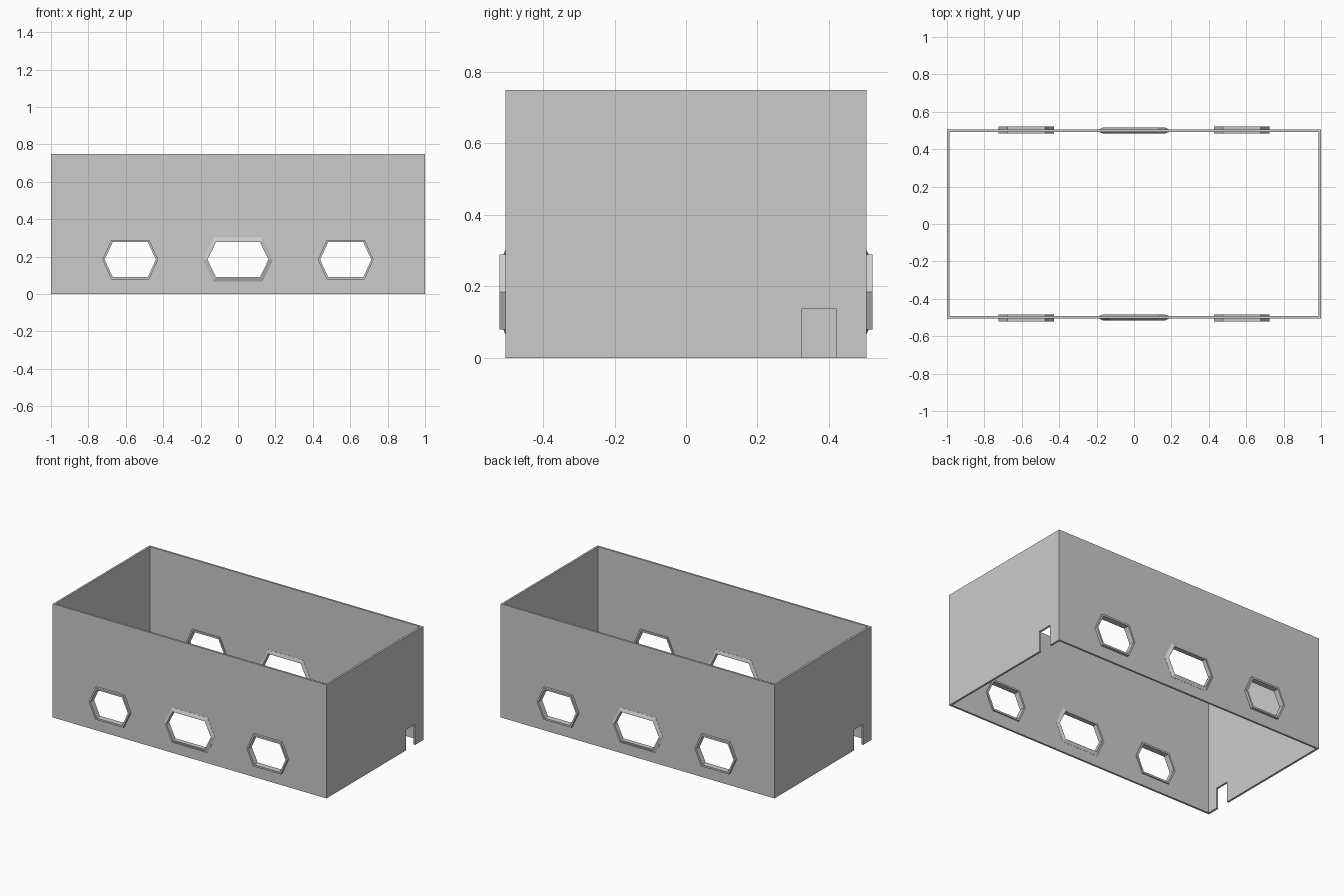
import bpy, bmesh

if "Cube" in bpy.data.objects:
    bpy.data.objects.remove(bpy.data.objects["Cube"])

HX, HY, H, T = 1.0, 0.505, 0.75, 0.013   # half length, half width, height, wall thickness
ZC = 0.184                               # window centre height
WINDOWS = {                              # name: (x, half width, half flat edge, half height)
    "left": (-0.576, 0.137, 0.094, 0.093),
    "middle": (0.0, 0.163, 0.118, 0.093),
    "right": (0.576, 0.137, 0.094, 0.093),
}


def make(name, bm):
    bmesh.ops.recalc_face_normals(bm, faces=bm.faces)
    mesh = bpy.data.meshes.new(name)
    bm.to_mesh(mesh)
    bm.free()
    ob = bpy.data.objects.new(name, mesh)
    bpy.context.collection.objects.link(ob)
    return ob


def hexagon(bm, win, grow, y):
    x, w, f, h = win
    w, f, h = w + grow, f + grow * 0.6, h + grow
    pts = [(-w, 0), (-f, h), (f, h), (w, 0), (f, -h), (-f, -h)]
    return [bm.verts.new((x + px, y, ZC + pz)) for px, pz in pts]


def bridge(bm, a, b):
    n = len(a)
    for i in range(n):
        bm.faces.new((a[i], a[(i + 1) % n], b[(i + 1) % n], b[i]))


def box(bm, lo, hi):
    verts = bmesh.ops.create_cube(bm, size=1)["verts"]
    for v in verts:
        for k in range(3):
            v.co[k] = lo[k] if v.co[k] < 0 else hi[k]


def rect(bm, inset, z):
    x, y = HX - inset, HY - inset
    return [bm.verts.new((a * x, b * y, z)) for a, b in ((-1, -1), (1, -1), (1, 1), (-1, 1))]


# Four thin walls, open above and below
bm = bmesh.new()
loops = [rect(bm, 0, 0), rect(bm, 0, H), rect(bm, T, H), rect(bm, T, 0)]
for i in range(4):
    bridge(bm, loops[i], loops[(i + 1) % 4])
walls = make("walls", bm)

# Window holes through both long walls, and one notch in each end wall
bm = bmesh.new()
for win in WINDOWS.values():
    a, b = hexagon(bm, win, 0.004, -0.7), hexagon(bm, win, 0.004, 0.7)
    bridge(bm, a, b)
    bm.faces.new(a)
    bm.faces.new(b)
box(bm, (0.95, 0.325, -0.1), (1.05, 0.42, 0.136))
box(bm, (-1.05, -0.42, -0.1), (-0.95, -0.325, 0.136))
cutter = make("opening_cutter", bm)
cutter.hide_render = True
mod = walls.modifiers.new("openings", "BOOLEAN")
mod.operation, mod.solver, mod.object = "DIFFERENCE", "EXACT", cutter
bpy.context.view_layer.objects.active = walls
bpy.ops.object.modifier_apply(modifier=mod.name)
bpy.data.objects.remove(cutter)

# Hexagonal frames: raised rings at the sides, low sloping ring in the middle
RAISED = [(0, 0.522), (0.012, 0.522), (0.012, 0.484), (0, 0.484)]
SLOPED = [(0, 0.515), (0.004, 0.515), (0.024, 0.506), (0.024, 0.491), (0.004, 0.485), (0, 0.485)]
for side, label in ((-1, "front"), (1, "back")):
    for key, win in WINDOWS.items():
        bm = bmesh.new()
        profile = SLOPED if key == "middle" else RAISED
        rings = [hexagon(bm, win, g, side * y) for g, y in profile]
        for i in range(len(rings)):
            bridge(bm, rings[i], rings[(i + 1) % len(rings)])
        make(f"{label}_{key}_window_frame", bm)
